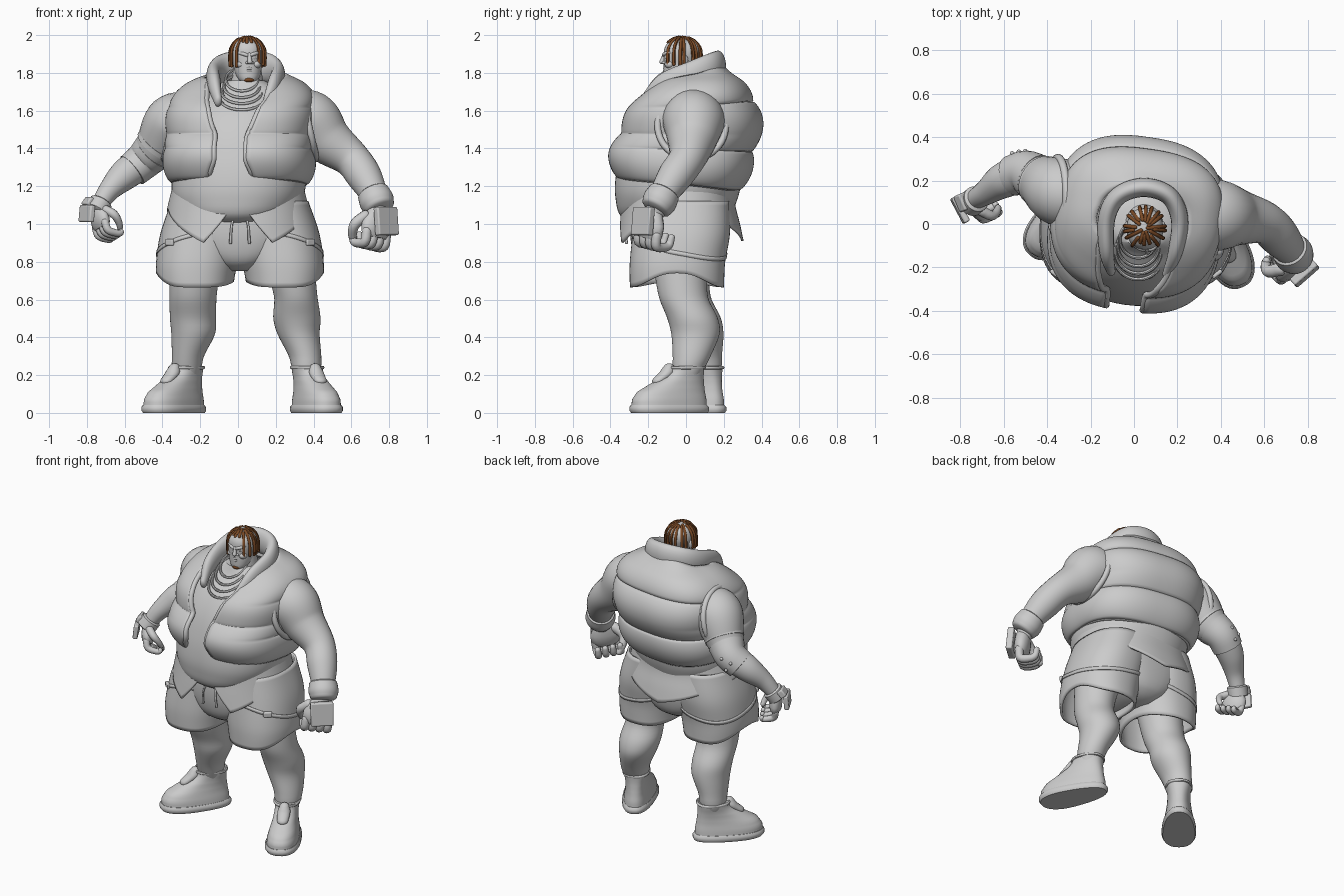
import bpy, bmesh, random
from math import sin, cos, pi, radians
from mathutils import Vector, Matrix

if "Cube" in bpy.data.objects:
    bpy.data.objects.remove(bpy.data.objects["Cube"])

random.seed(4)
brown = bpy.data.materials.new("brown_hair")
brown.diffuse_color = (0.2, 0.07, 0.02, 1)
brown.use_nodes = True
brown.node_tree.nodes["Principled BSDF"].inputs["Base Color"].default_value = brown.diffuse_color


def lin(tab, t, cubic=False):
    """Interpolate rows (key, values...) at key t."""
    n = len(tab)
    i = max(0, min(n - 2, sum(r[0] <= t for r in tab) - 1))
    a, b = tab[i], tab[i + 1]
    h = b[0] - a[0]
    u = max(0, min(1, (t - a[0]) / h))
    p, q = tab[max(i - 1, 0)], tab[min(i + 2, n - 1)]
    out = []
    for k in range(1, len(a)):
        if not cubic:
            out.append(a[k] + (b[k] - a[k]) * u)
            continue
        m0 = (b[k] - p[k]) / (b[0] - p[0]) * h
        m1 = (q[k] - a[k]) / (q[0] - a[0]) * h
        out.append((2*u**3 - 3*u*u + 1) * a[k] + (u**3 - 2*u*u + u) * m0
                   + (3*u*u - 2*u**3) * b[k] + (u**3 - u*u) * m1)
    return out


def finish(name, bm, mat=None):
    bmesh.ops.recalc_face_normals(bm, faces=bm.faces)
    me = bpy.data.meshes.new(name)
    bm.to_mesh(me)
    bm.free()
    me.shade_smooth()
    me.set_sharp_from_angle(angle=radians(45))
    ob = bpy.data.objects.new(name, me)
    bpy.context.collection.objects.link(ob)
    if mat:
        me.materials.append(mat)
    return ob


def grid(name, rows, close=True, caps=True, loop=False, thick=0, mat=None):
    bm = bmesh.new()
    vs = [[bm.verts.new(p) for p in r] for r in rows]
    n = len(rows[0])
    for i in range(len(rows) - (0 if loop else 1)):
        a, b = vs[i], vs[(i + 1) % len(rows)]
        for j in range(n if close else n - 1):
            k = (j + 1) % n
            bm.faces.new((a[j], a[k], b[k], b[j]))
    if caps and not loop:
        bm.faces.new(vs[0])
        bm.faces.new(vs[-1])
    ob = finish(name, bm, mat)
    if thick:
        m = ob.modifiers.new("thickness", 'SOLIDIFY')
        m.thickness, m.offset = thick, 0
    return ob


def spow(v, n):
    return (1 if v >= 0 else -1) * abs(v) ** (2 / n)


def on_ring(tab, z, phi, n=2.0, grow=0.0, rot=0.0):
    """Point on a superellipse ring; phi = 0 is the front."""
    cx, cy, rx, ry = lin(tab, z, True)
    p = Vector((cx + (rx + grow) * spow(sin(phi), n), cy - (ry + grow) * spow(cos(phi), n), z))
    return Matrix.Rotation(rot, 3, 'Z') @ p


def loft(name, tab, n=2.0, N=48, M=30, rot=0.0):
    z0, z1 = tab[0][0], tab[-1][0]
    return grid(name, [[on_ring(tab, z0 + (z1 - z0) * i / M, 2*pi*j/N, n, 0, rot) for j in range(N)]
                       for i in range(M + 1)])


def tube(name, pts, k=6, N=16, loop=False, zs=1.0, cap=0.8, mat=None):
    """Swept round section through (x, y, z, r) points."""
    m = len(pts)
    src = [pts[-1]] + list(pts) + [pts[0], pts[1]] if loop else pts
    tab = [(i - loop,) + tuple(p) for i, p in enumerate(src)]
    cnt = m * k if loop else (m - 1) * k + 1
    s = [lin(tab, i / k, True) for i in range(cnt)]
    P, R = [Vector(q[:3]) for q in s], [q[3] for q in s]
    if not loop:
        d0, d1 = (P[0] - P[1]).normalized(), (P[-1] - P[-2]).normalized()
        caps = [(0.5, 0.86), (0.85, 0.5), (1, 0.1)]
        r0, r1, p0, p1 = R[0], R[-1], P[0], P[-1]
        P = [p0 + d0*r0*cap*a for a, _ in caps[::-1]] + P + [p1 + d1*r1*cap*a for a, _ in caps]
        R = [r0 * b for _, b in caps[::-1]] + R + [r1 * b for _, b in caps]
    rows, side, L = [], None, len(P)
    for i in range(L):
        t = (P[(i+1) % L] - P[i-1] if loop else P[min(i+1, L-1)] - P[max(i-1, 0)]).normalized()
        side = side or t.orthogonal()
        side = (side - t * side.dot(t)).normalized()
        up = t.cross(side)
        ring = [(side * cos(2*pi*j/N) + up * sin(2*pi*j/N)) * R[i] for j in range(N)]
        rows.append([P[i] + Vector((v.x, v.y, v.z * zs)) for v in ring])
    return grid(name, rows, loop=loop, mat=mat)


def ball(name, loc, scale, mat=None):
    bm = bmesh.new()
    bmesh.ops.create_uvsphere(bm, u_segments=24, v_segments=14, radius=1)
    ob = finish(name, bm, mat)
    ob.location, ob.scale = loc, scale


def box(name, loc, dims, normal):
    bm = bmesh.new()
    bmesh.ops.create_cube(bm, size=1, matrix=Matrix.Diagonal((*dims, 1)))
    ob = finish(name, bm)
    ob.location = loc
    ob.rotation_euler = Vector(normal).to_track_quat('Z', 'Y').to_euler()
    m = ob.modifiers.new("bevel", 'BEVEL')
    m.width, m.segments = 0.008, 3


TW = radians(-8)
# Torso and belly
loft("torso", [(1.0, 0, -.06, .2, .22), (1.04, 0, -.06, .28, .285), (1.13, .005, -.05, .34, .32),
               (1.22, .01, -.04, .355, .332), (1.35, .01, -.02, .35, .33), (1.5, .01, .02, .33, .32),
               (1.62, .02, .035, .3, .26), (1.7, .03, .03, .22, .165), (1.76, .04, 0, .1, .1)], 2.2, 64, 40, TW)

# Quilted open vest with piping
VEST = [(1.17, .01, -.03, .355, .315), (1.25, .01, -.025, .37, .335), (1.38, .01, -.015, .375, .36),
        (1.5, .01, .025, .375, .35), (1.6, .015, .047, .37, .325), (1.68, .025, .068, .345, .265),
        (1.74, .03, .075, .29, .21), (1.79, .035, .07, .2, .15), (1.86, .04, .05, .13, .12)]
OPEN = [(1.2, .34), (1.27, .22), (1.34, .14), (1.45, .15), (1.6, .26), (1.7, .42), (1.78, .75)]


def puff(t, seams):
    for a, b in zip(seams, seams[1:]):
        if t <= b:
            return 0.035 * max(0, sin(pi * (t - a) / (b - a))) ** 0.6 - 0.022
    return -0.022


rows = []
for i in range(61):
    t, row = i / 60, []
    for j in range(97):
        s = j / 96
        w = sin(pi * s) ** 2
        zb = 1.25 - 0.06 * w
        z = zb + (1.76 + .08 * w - zb) * t
        h = lin(OPEN, z)[0]
        g = puff(t, [0, .44, 1]) * (1 - w) + puff(t, [0, .3, .7, 1.05]) * w
        row.append(on_ring(VEST, z, h + (2*pi - 2*h) * s, 2.6, g, TW))
    rows.append(row)
grid("puffer_vest", rows, close=False, caps=False, thick=0.03)
for name, line in (("left_lapel", [r[-1] for r in rows]), ("right_lapel", [r[0] for r in rows]),
                   ("vest_hem", rows[0])):
    tube(name, [(*p, .016) for p in line[::3]], 2, 10)
tube("collar", [(-.105, -.22, 1.65, .02), (-.125, -.13, 1.735, .034), (-.125, .03, 1.79, .04), (-.07, .13, 1.825, .042),
                (.045, .168, 1.835, .044), (.16, .13, 1.825, .042), (.21, .02, 1.785, .04), (.19, -.13, 1.73, .034),
                (.15, -.23, 1.64, .02)], 8, 20, zs=1.9)
for x, y in ((.375, .03), (-.35, .125)):
    tube("armhole_rim", [(x - (.04 if x > 0 else -.04) * sin(a), y + .18 * cos(a), 1.52 + .175 * sin(a), .018)
                         for a in [k * pi / 6 for k in range(12)]], 4, 10, loop=True)

# Arms
tube("right_arm", [(.28, .04, 1.55, .15), (.38, .04, 1.54, .165), (.48, .03, 1.44, .13), (.6, .005, 1.345, .098),
                   (.67, -.06, 1.25, .092), (.725, -.13, 1.14, .068), (.735, -.16, 1.06, .05)], 8, 28)
tube("left_arm", [(-.26, .11, 1.55, .14), (-.345, .15, 1.53, .155), (-.43, .2, 1.41, .118), (-.5, .235, 1.335, .09),
                  (-.6, .2, 1.26, .082), (-.68, .145, 1.18, .058), (-.735, .11, 1.1, .045)], 8, 28)
tube("arm_band", [(-.415, .19, 1.43, .124), (-.43, .2, 1.41, .122)], 2, 28, cap=.06)
tube("elbow_guard", [(-.45, .213, 1.385, .112), (-.5, .238, 1.335, .1), (-.56, .222, 1.285, .094)], 4, 28, cap=.05)
ball("elbow_pad", (-.53, .29, 1.31), (.055, .04, .06))
for x, y, z in ((-.56, .325, 1.33), (-.5, .335, 1.35), (-.53, .332, 1.28)):
    ball("guard_rivet", (x, y, z), (.01, .01, .01))


# Hands: palm, four curled fingers, thumb
def hand(side, o, back, down, curl, size):
    o, b, d = Vector(o), Vector(back).normalized(), Vector(down).normalized()
    b = (b - d * b.dot(d)).normalized()
    f = b.cross(d).normalized()
    if f.y > 0:
        f = -f                       # f points to the thumb side (front)
    at = lambda u, v, w: o + (d*u + b*v + f*w) * size
    rows = []
    for u, hw, ht in ((-.03, .03, .03), (0, .05, .038), (.05, .078, .042), (.09, .08, .04), (.115, .06, .028)):
        rows.append([at(u, ht * sin(a), hw * cos(a)) for a in [k*pi/10 for k in range(20)]])
    grid(side + "_palm", rows)
    for i in range(4):
        w = (i - 1.5) * .039
        path = [(.09, .005, .022), (.14, -.005, .022), (.14 + .035*(1-curl), -.055, .02),
                (.125 + .06*(1-curl), -.08, .018), (.09 + .1*(1-curl), -.085, .015)]
        tube(side + "_finger", [(*at(u, v, w), r * size) for u, v, r in path], 4, 12)
    tube(side + "_thumb", [(*at(u, v, w), r * size) for u, v, w, r in
                           ((.02, -.015, .05, .026), (.06, -.045, .085, .024), (.1, -.075, .07, .02),
                            (.13, -.09, .045, .016))], 4, 12)


hand("right", (.735, -.175, 1.06), (.65, -.72, 0), (-.05, -.2, -1), 1.0, 1.2)
hand("left", (-.74, .1, 1.08), (-.85, -.45, 0), (.18, -.25, -1), .4, .95)
tube("right_cuff", [(.715, -.115, 1.165, .085), (.735, -.14, 1.12, .092), (.75, -.16, 1.085, .08)], 4, 28, cap=.2)
box("right_wrist_device", (.785, -.228, 1.015), (.14, .15, .04), (.65, -.74, .1))
tube("left_cuff", [(-.725, .115, 1.115, .062), (-.75, .095, 1.07, .062)], 4, 24, cap=.2)
box("left_wrist_plate", (-.8, .065, 1.055), (.13, .09, .03), (-.85, -.45, .1))
box("left_wrist_block", (-.79, .1, 1.115), (.08, .05, .04), (-.7, -.3, .6))

# Shirt tails with pointed hem
HEM = [(0, 1.09), (.12, 1.06), (.22, 1.0), (.42, .9), (1.4, 1.08), (2.1, 1.04), (pi, .91)]
TAIL = [(.88, 0, -.03, .42, .335), (1.0, 0, -.035, .385, .315), (1.1, 0, -.04, .365, .295), (1.2, 0, -.04, .34, .29)]
rows = []
for i in range(13):
    row = []
    for j in range(120):
        phi = 2 * pi * j / 120
        hem = lin(HEM, min(phi, 2*pi - phi))[0]
        row.append(on_ring(TAIL, hem + (1.18 - hem) * i / 12, phi, 2.2))
    rows.append(row)
grid("shirt_tails", rows, caps=False, thick=.012)

# Shorts, straps, drawstrings
loft("shorts_seat", [(.75, .005, -.035, .07, .15), (.79, .005, -.035, .17, .215), (.87, .005, -.035, .28, .25),
                     (1.0, .005, -.035, .34, .262), (1.12, .005, -.03, .33, .25)], 2.4, 48, 20)
for s in (1, -1):
    side = "right" if s > 0 else "left"
    o = .01
    LEG = [(.64, o + s*.235, -.048, .188, .24), (.72, o + s*.235, -.048, .2, .243), (.8, o + s*.228, -.045, .208, .245),
           (.95, o + s*.205, -.025, .208, .25), (1.12, o + s*.17, -.02, .185, .24)]
    rows = []
    for i in range(19):
        row = []
        for j in range(56):
            phi = 2 * pi * j / 56
            hem = .665 + .075 * max(0, s * sin(phi)) ** 4 + .03 * max(0, -s * sin(phi)) ** 4
            row.append(on_ring(LEG, hem + (1.12 - hem) * i / 18, phi, 2.3))
        rows.append(row)
    grid(side + "_shorts_leg", rows, caps=False, thick=.015)
    zc = lambda phi: .89 + .06 * cos(phi) - .045 * s * sin(phi)
    grid(side + "_strap", [[on_ring(LEG, zc(2*pi*j/56) + dz, 2*pi*j/56, 2.3, .009) for j in range(56)]
                           for dz in (-.011, .011)], caps=False, thick=.006)
    p = on_ring(LEG, zc(s * .75), s * .75, 2.3, .012)
    box(side + "_buckle", p, (.055, .036, .02), (s * .6, -.8, 0))
    tube(side + "_drawstring", [(.01 + s*.035, -.3, 1.03, .006), (.01 + s*.045, -.32, .98, .006),
                                (.01 + s*.05, -.315, .9, .008)], 4, 8)

# Legs
loft("right_leg", [(.17, .365, .005, .06, .06), (.24, .362, .015, .078, .085), (.3, .355, .03, .086, .1),
                   (.42, .32, .05, .112, .128), (.5, .312, .035, .125, .134), (.62, .305, -.015, .115, .13),
                   (.85, .26, -.03, .14, .15)])
loft("left_leg", [(.17, -.275, .1, .06, .06), (.24, -.272, .1, .078, .088), (.3, -.265, .09, .085, .1),
                  (.42, -.237, .072, .116, .126), (.5, -.238, .055, .122, .13), (.62, -.238, 0, .125, .13),
                  (.85, -.22, -.03, .14, .15)])

# Shoes: stacked foot outlines (z, heel, toe, heel half width, toe half width)
UPPER = [(.03, -.11, .315, .084, .105), (.07, -.108, .312, .08, .102), (.11, -.1, .285, .074, .09),
         (.15, -.094, .215, .07, .076), (.19, -.09, .14, .07, .07), (.22, -.09, .105, .074, .072),
         (.245, -.092, .1, .077, .074)]
SOLE = [(0, -.115, .315, .084, .108), (.012, -.122, .325, .091, .115), (.03, -.122, .325, .091, .115),
        (.042, -.11, .317, .084, .107)]
for side, c, d in (("right", (.365, .005), (.42, -.907)), ("left", (-.27, .105), (-.64, -.768))):
    def outline(tab, z):
        h, t, wh, wt = lin(tab, z)
        row = []
        for j in range(40):
            a = 2 * pi * j / 40
            u = (h + t) / 2 + (t - h) / 2 * spow(cos(a), 2.4)
            k = max(0, min(1, (u - h) / (t - h)))
            v = (wh + (wt - wh) * k * k * (3 - 2*k)) * spow(sin(a), 2.4)
            row.append(Vector((c[0] + d[0]*u - d[1]*v, c[1] + d[1]*u + d[0]*v, z)))
        return row
    grid(side + "_shoe", [outline(UPPER, .03 + .215 * i / 16) for i in range(17)])
    grid(side + "_sole", [outline(SOLE, r[0]) for r in SOLE])
    tube(side + "_shoe_rim", [(*p, .009) for p in outline(UPPER, .24)[::2]], 2, 8, loop=True)
    tongue = [(.17, .17, .035), (.12, .21, .04), (.105, .24, .03)]
    tube(side + "_tongue", [(c[0] + d[0]*u, c[1] + d[1]*u, z, r) for u, z, r in tongue], 4, 14, zs=.5)

# Neck, necklaces, head and face
tube("neck", [(.04, .02, 1.66, .12), (.048, 0, 1.75, .088), (.05, -.01, 1.84, .07)], 5, 28)
for i, (y, z) in enumerate(((-.155, 1.705), (-.195, 1.67), (-.228, 1.638), (-.255, 1.605))):
    r = .085 + .01 * i
    tube("necklace", [(.02 + r * sin(a), y + r * (1 - cos(a)), z + .06 * (1 - cos(a)), .008)
                      for a in [k*pi/6 for k in range(12)]], 4, 8, loop=True)
loft("head", [(1.74, .056, -.075, .025, .025), (1.765, .055, -.055, .052, .06), (1.8, .053, -.04, .068, .078),
              (1.85, .05, -.03, .077, .088), (1.9, .05, -.022, .084, .096), (1.94, .05, -.02, .078, .09),
              (1.97, .049, -.018, .057, .066), (1.987, .048, -.015, .02, .025)], 2.2, 36, 28)
tube("nose", [(.06, -.115, 1.9, .009), (.062, -.123, 1.875, .011), (.063, -.128, 1.857, .014)], 4, 12)
for s in (-1, 1):
    tube("brow", [(.057 + s*.008, -.117, 1.893, .009), (.056 + s*.03, -.113, 1.901, .01),
                  (.053 + s*.058, -.088, 1.907, .009)], 4, 10)
    ball("eye", (.056 + s*.03, -.1, 1.878), (.014, .012, .008))
    ball("cheek", (.055 + s*.042, -.085, 1.845), (.025, .028, .022))
    ball("ear", (.05 + s*.083, -.01, 1.865), (.012, .022, .032))
    ball("nostril", (.062 + s*.013, -.117, 1.854), (.01, .011, .008))
for z in (1.824, 1.81):
    tube("lip", [(.03, -.101, z - .003, .006), (.058, -.115, z, .007), (.086, -.101, z - .003, .006)], 4, 10)
ball("goatee", (.057, -.09, 1.764), (.032, .03, .018), brown)

# Dreadlocks radiating from the crown
for i in range(18):
    a = 2 * pi * i / 18 + random.uniform(-.1, .1)
    front = cos(a) > .8
    pts = []
    for e in ((76, 64, 54, 46) if front else (random.uniform(60, 80), 52, 28, 3, -42)):
        e = radians(e + random.uniform(-5, 5))
        k = cos(max(e, 0))
        pts.append((.05 + .093 * k * sin(a), -.02 - .1 * k * cos(a), 1.9 + .09 * sin(e), .009))
    tube("dreadlock", pts, 4, 8, mat=brown)
